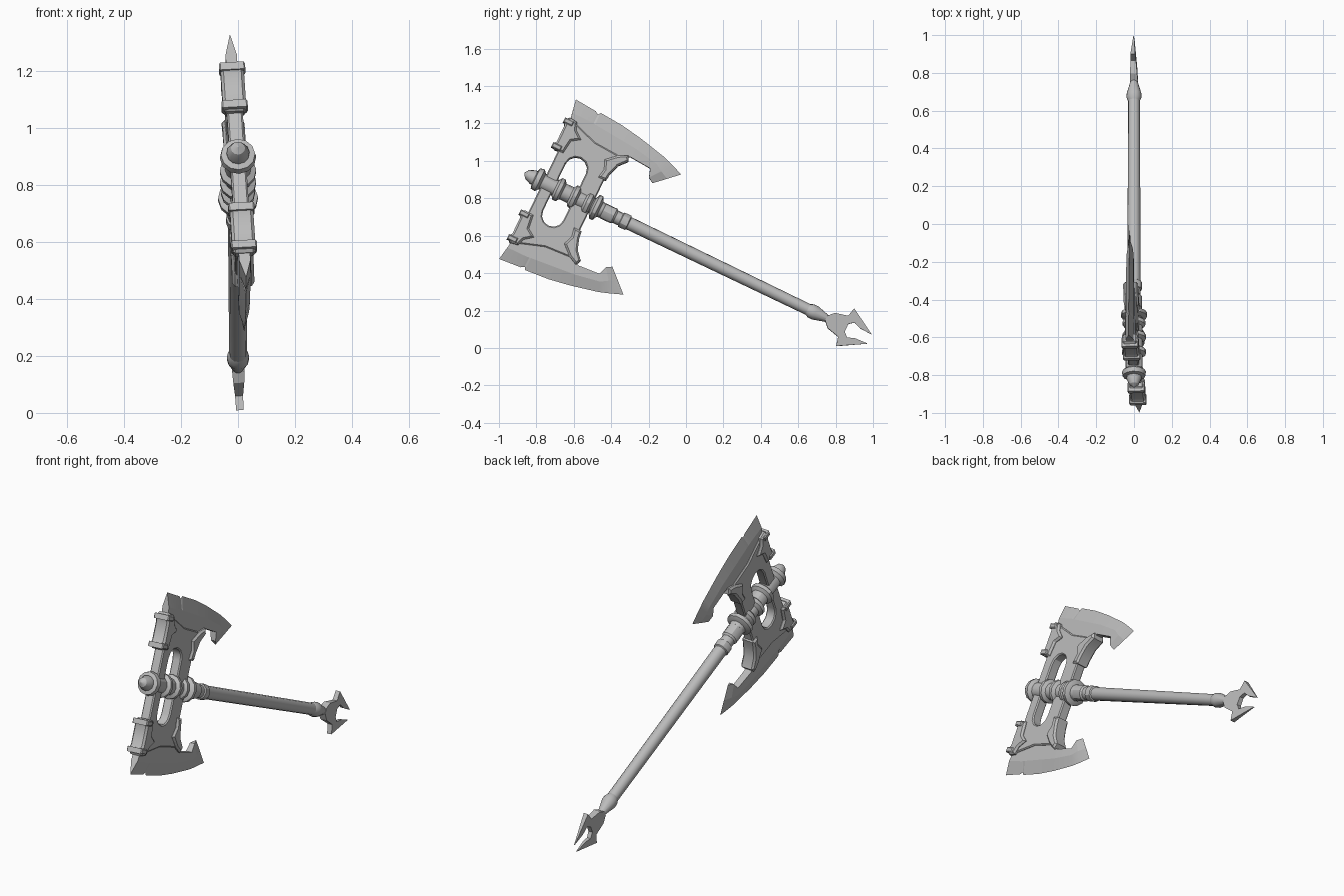
import bpy, bmesh, math
from mathutils import Matrix

if "Cube" in bpy.data.objects:
    bpy.data.objects.remove(bpy.data.objects["Cube"], do_unlink=True)

steel = bpy.data.materials.new("grey_steel")
steel.use_nodes = True
GREY = (0.5, 0.5, 0.5, 1)
steel.diffuse_color = GREY
steel.node_tree.nodes["Principled BSDF"].inputs["Base Color"].default_value = GREY

# Weapon frame: u runs down the handle, v across the head, w is thickness
CYCLE = Matrix(((0, 0, 1, 0), (1, 0, 0, 0), (0, 1, 0, 0), (0, 0, 0, 1)))
FRAME = (Matrix.Translation((0, -0.647, 0.831)) @ Matrix.Rotation(math.radians(-25.7), 4, "X")
         @ Matrix.Rotation(-0.06, 4, "Y") @ CYCLE)


def finish(name, bm, angle=30):
    bmesh.ops.remove_doubles(bm, verts=bm.verts, dist=1e-5)
    bmesh.ops.recalc_face_normals(bm, faces=bm.faces)
    bm.transform(FRAME)
    mesh = bpy.data.meshes.new(name)
    bm.to_mesh(mesh)
    bm.free()
    mesh.materials.append(steel)
    obj = bpy.data.objects.new(name, mesh)
    bpy.context.collection.objects.link(obj)
    bpy.ops.object.select_all(action="DESELECT")
    obj.select_set(True)
    bpy.context.view_layer.objects.active = obj
    bpy.ops.object.shade_smooth_by_angle(angle=math.radians(angle))
    return obj


def lathe(name, profile, sides=12):
    bm = bmesh.new()
    rings = [[bm.verts.new((u, r * math.cos(2 * math.pi * i / sides), r * math.sin(2 * math.pi * i / sides)))
              for i in range(sides)] for u, r in profile]
    for a, b in zip(rings, rings[1:]):
        for i in range(sides):
            j = (i + 1) % sides
            bm.faces.new((a[i], a[j], b[j], b[i]))
    bm.faces.new(rings[0])
    bm.faces.new(rings[-1])
    return finish(name, bm)


def plate(name, outlines, half, bevel):
    """Extruded and bevelled flat outline; extra outlines become holes."""
    curve = bpy.data.curves.new(name, "CURVE")
    curve.dimensions, curve.fill_mode = "2D", "BOTH"
    curve.extrude, curve.bevel_depth = half - bevel, bevel
    curve.bevel_resolution, curve.offset = 0, -bevel
    for pts in outlines:
        spline = curve.splines.new("POLY")
        spline.points.add(len(pts) - 1)
        for p, (u, v) in zip(spline.points, pts):
            p.co = (u, v, 0, 1)
        spline.use_cyclic_u = True
    temp = bpy.data.objects.new(name + "_outline", curve)
    bpy.context.collection.objects.link(temp)
    bpy.context.view_layer.update()
    bm = bmesh.new()
    bm.from_mesh(temp.to_mesh())
    temp.to_mesh_clear()
    bpy.data.objects.remove(temp, do_unlink=True)
    return finish(name, bm)


def flip(pts, side):
    return [(u, v * side) for u, v in pts]


# Head plate with a long rounded slot
half_body = [(0.16, 0), (0.16, 0.2), (0.2, 0.3), (0.03, 0.31), (-0.135, 0.365), (-0.13, 0.2), (-0.13, 0)]
body = half_body + flip(half_body[-2:0:-1], -1)
slot = []
for side in (1, -1):
    for i in range(7):
        a = math.pi * i / 6 + (0 if side > 0 else math.pi)
        slot.append((0.06 * math.cos(a) - 0.003, side * 0.14 + 0.06 * math.sin(a)))
plate("head_plate", [body, slot], 0.028, 0.006)

# Blades: each station gives cutting edge, bevel line, inner line and half thickness
stations = [
    ((-0.163, 0.474), (-0.15, 0.40), (-0.13, 0.29), 0.02),
    ((-0.04, 0.464), (-0.04, 0.40), (-0.04, 0.28), 0.02),
    ((-0.022, 0.452), (-0.022, 0.398), (-0.022, 0.28), 0.02),
    ((-0.012, 0.467), (-0.012, 0.397), (-0.012, 0.28), 0.02),
    ((0.12, 0.457), (0.12, 0.385), (0.13, 0.28), 0.02),
    ((0.24, 0.437), (0.235, 0.375), (0.235, 0.322), 0.02),
    ((0.39, 0.403), (0.375, 0.35), (0.355, 0.313), 0.018),
    ((0.45, 0.383), (0.415, 0.325), (0.37, 0.267), 0.014),
    ((0.518, 0.357), (0.46, 0.303), (0.40, 0.248), 0.0),
]


def blade(name, side):
    bm = bmesh.new()
    loops = []
    for (eu, ev), (bu, bv), (iu, iv), h in stations:
        ring = [(eu, ev, 0), (bu, bv, h), (iu, iv, h), (iu, iv, -h), (bu, bv, -h)]
        loops.append([bm.verts.new((u, v * side, w)) for u, v, w in ring])
    for a, b in zip(loops, loops[1:]):
        for i in range(5):
            j = (i + 1) % 5
            bm.faces.new((a[i], a[j], b[j], b[i]))
    bm.faces.new(loops[0])
    # Collapse the pointed hook end cleanly
    bmesh.ops.remove_doubles(bm, verts=bm.verts, dist=1e-5)
    bmesh.ops.dissolve_degenerate(bm, edges=bm.edges, dist=1e-5)
    finish(name, bm, 12)


# Flared clamps on both long edges of the head plate
front_clamp = [(-0.1, 0.185), (-0.15, 0.18), (-0.172, 0.2), (-0.158, 0.225), (-0.158, 0.32),
               (-0.172, 0.345), (-0.15, 0.372), (-0.105, 0.365), (-0.09, 0.325), (-0.045, 0.29),
               (-0.09, 0.26)]
back_clamp = [(0.125, 0.15), (0.17, 0.15), (0.175, 0.19), (0.195, 0.25), (0.235, 0.295),
              (0.22, 0.325), (0.17, 0.3), (0.115, 0.25), (0.135, 0.2)]
for label, side in (("upper", 1), ("lower", -1)):
    blade(label + "_blade", side)
    plate(label + "_front_clamp", [flip(front_clamp, side)], 0.041, 0.01)
    plate(label + "_back_clamp", [flip(back_clamp, side)], 0.039, 0.01)
    # Raised collars around the clamp ends
    for v in (0.2, 0.347):
        collar = [(-0.173, v - 0.014), (-0.12, v - 0.014), (-0.12, v + 0.014), (-0.173, v + 0.014)]
        plate(label + "_clamp_collar", [flip(collar, side)], 0.046, 0.005)

# Handle: cap and socket, shaft, end ferrule
lathe("head_socket", [(-0.24, 0.003), (-0.225, 0.025), (-0.19, 0.04), (-0.18, 0.04), (-0.175, 0.06),
                      (-0.15, 0.064), (-0.135, 0.046), (0.2, 0.046), (0.23, 0.04)])
for u, r in ((-0.035, 0.064), (0.055, 0.064), (0.135, 0.06), (0.185, 0.07)):
    lathe("socket_ring", [(u - 0.022, 0.046), (u - 0.01, r), (u + 0.01, r), (u + 0.022, 0.046)])
lathe("shaft", [(0.2, 0.036), (1.48, 0.031)])
lathe("neck_sleeve", [(0.22, 0.036), (0.225, 0.043), (0.29, 0.043), (0.3, 0.036)])
lathe("neck_ring", [(0.33, 0.034), (0.335, 0.042), (0.375, 0.042), (0.38, 0.034)])
lathe("end_ferrule", [(1.44, 0.031), (1.46, 0.039), (1.485, 0.039), (1.575, 0.014)])

# Forked pommel, thinning toward its points
half_fork = [(1.55, 0.014), (1.58, 0.045), (1.65, 0.062), (1.662, 0.112), (1.81, 0.026),
             (1.735, 0.03), (1.695, 0.045), (1.67, 0.022)]
fork = half_fork + flip(half_fork[::-1], -1)
bm = bmesh.new()
rows = []
for s in (1, -1):
    rows.append([bm.verts.new((u, v, s * (0.002 + 0.075 * (1.81 - u)))) for u, v in fork])
    bm.faces.new(rows[-1])
for i in range(len(fork)):
    j = (i + 1) % len(fork)
    bm.faces.new((rows[0][i], rows[0][j], rows[1][j], rows[1][i]))
finish("forked_pommel", bm, 20)
